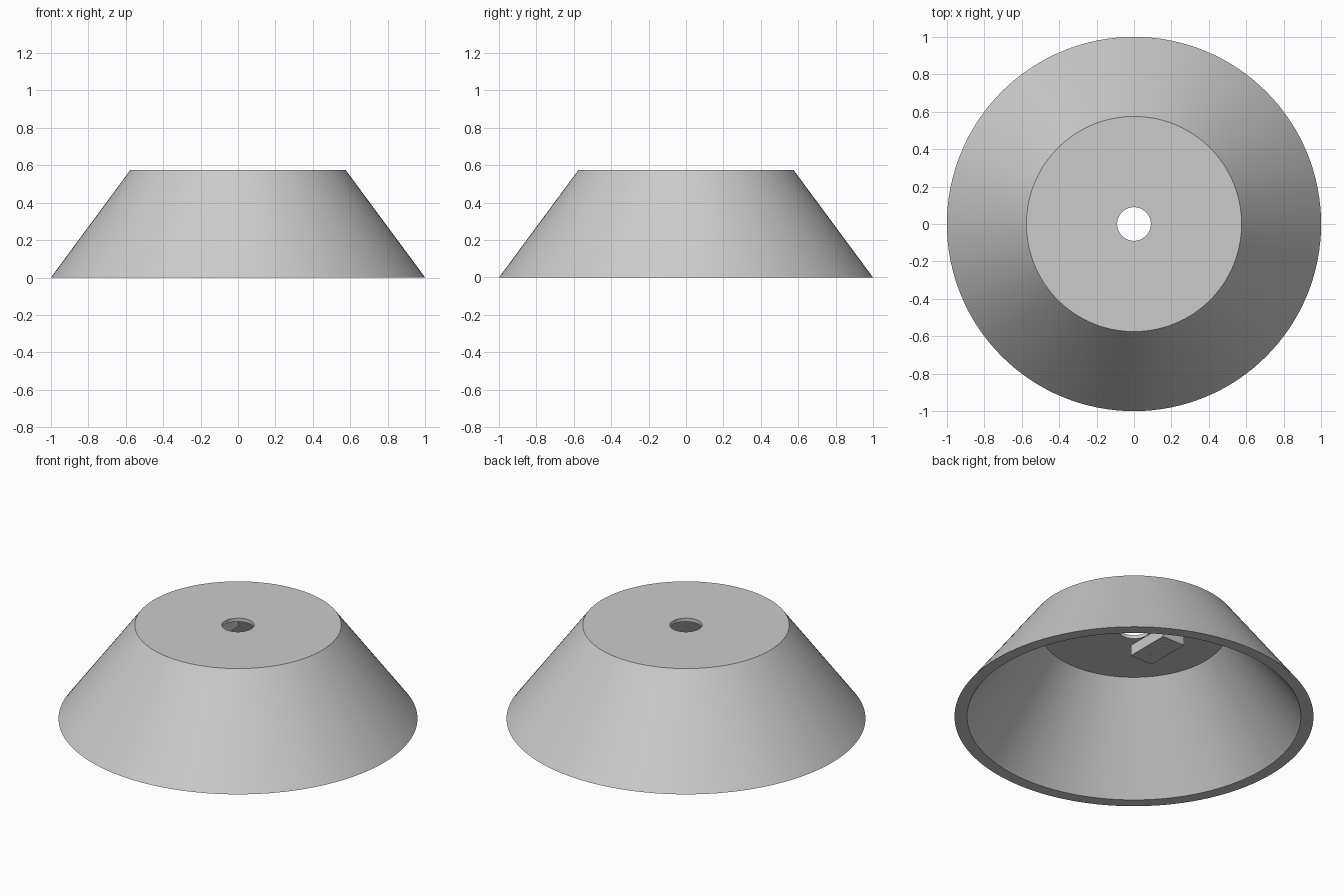
import bpy, bmesh, math
from mathutils import Matrix

cube = bpy.data.objects.get("Cube")
if cube:
    bpy.data.objects.remove(cube)

grey = bpy.data.materials.new("light_grey")
grey.use_nodes = True
colour = (0.6, 0.6, 0.6, 1)
grey.diffuse_color = colour
grey.node_tree.nodes["Principled BSDF"].inputs["Base Color"].default_value = colour


def add_object(name, bm):
    bmesh.ops.recalc_face_normals(bm, faces=bm.faces)
    mesh = bpy.data.meshes.new(name)
    bm.to_mesh(mesh)
    bm.free()
    mesh.materials.append(grey)
    obj = bpy.data.objects.new(name, mesh)
    bpy.context.collection.objects.link(obj)
    return obj


# Hollow conical shade: closed wall section (radius, height) turned around z
profile = [(0.09, 0.575), (0.575, 0.575), (1, 0), (0.93, 0), (0.522, 0.553), (0.09, 0.553)]
steps = 128
bm = bmesh.new()
rings = []
for i in range(steps):
    a = math.tau * i / steps
    rings.append([bm.verts.new((r * math.cos(a), r * math.sin(a), z)) for r, z in profile])
for i in range(steps):
    here, there = rings[i], rings[(i + 1) % steps]
    for j in range(len(profile)):
        k = (j + 1) % len(profile)
        bm.faces.new((here[j], here[k], there[k], there[j]))
shade = add_object("conical_shade", bm)
bpy.context.view_layer.objects.active = shade
shade.select_set(True)
bpy.ops.object.shade_smooth_by_angle(angle=math.radians(30))
shade.select_set(False)


# Mounting blocks under the ceiling, each with two small screw holes
def mounting_block(name, x):
    size = (0.152, 0.28, 0.067)
    z = 0.488 + size[2] / 2
    bm = bmesh.new()
    bmesh.ops.create_cube(bm, size=1, matrix=Matrix.Translation((x, 0, z)) @ Matrix.Diagonal((*size, 1)))
    block = add_object(name, bm)
    bm = bmesh.new()
    for y in (-0.06, 0.06):
        bmesh.ops.create_cone(bm, cap_ends=True, segments=16, radius1=0.007, radius2=0.007,
                              depth=0.1, matrix=Matrix.Translation((x, y, 0.488)))
    cutter = add_object(name + "_hole_cutter", bm)
    cutter.hide_render = True
    cutter.hide_set(True)
    cut = block.modifiers.new("screw_holes", "BOOLEAN")
    cut.operation = "DIFFERENCE"
    cut.solver = "EXACT"
    cut.object = cutter


mounting_block("left_mounting_block", 0.43)
mounting_block("right_mounting_block", -0.17)
